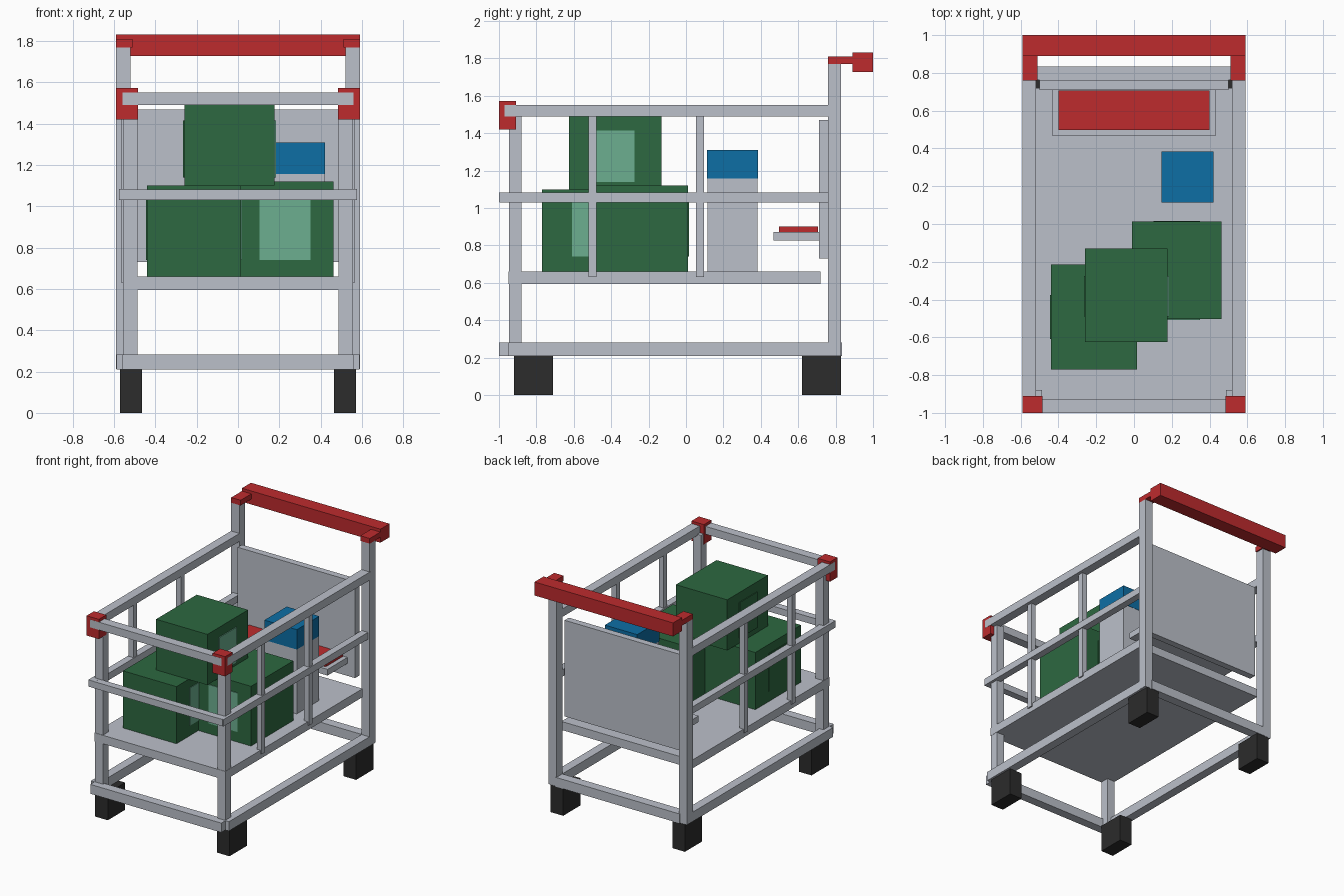
import bpy

cube = bpy.data.objects.get("Cube")
if cube:
    bpy.data.objects.remove(cube, do_unlink=True)


def material(name, rgb):
    m = bpy.data.materials.new(name)
    m.use_nodes = True
    m.diffuse_color = (*rgb, 1)
    m.node_tree.nodes["Principled BSDF"].inputs["Base Color"].default_value = (*rgb, 1)
    return m


GREY = material("light_grey_metal", (0.5, 0.53, 0.59))
RED = material("red_plastic", (0.51, 0.024, 0.027))
GREEN = material("dark_green", (0.026, 0.14, 0.052))
MINT = material("mint_label", (0.15, 0.43, 0.28))
BLUE = material("blue", (0.004, 0.156, 0.376))
BLACK = material("black_rubber", (0.025, 0.025, 0.025))


def box(name, mat, x, y, z):
    """Box from its (min, max) range on each axis."""
    bpy.ops.mesh.primitive_cube_add(size=1, location=[sum(r) / 2 for r in (x, y, z)])
    ob = bpy.context.object
    ob.name = name
    ob.scale = [r[1] - r[0] for r in (x, y, z)]
    bpy.ops.object.transform_apply(location=False, rotation=False, scale=True)
    ob.data.materials.append(mat)
    return ob


def pair(name, mat, x, y, z):
    """The same box on both sides of the model."""
    box("left_" + name, mat, x, y, z)
    box("right_" + name, mat, (-x[1], -x[0]), y, z)


# Wheels
pair("front_wheel", BLACK, (0.465, 0.572), (-0.92, -0.71), (0, 0.21))
pair("rear_wheel", BLACK, (0.465, 0.572), (0.62, 0.83), (0, 0.21))

# Uprights
pair("front_post", GREY, (0.487, 0.555), (-0.947, -0.88), (0.212, 1.5))
pair("rear_post", GREY, (0.52, 0.59), (0.76, 0.83), (0.212, 1.77))

# Base frame
pair("base_rail", GREY, (0.52, 0.588), (-0.95, 0.828), (0.21, 0.282))
box("base_front_bar", GREY, (-0.558, 0.558), (-1, -0.93), (0.21, 0.282))
box("base_rear_bar", GREY, (-0.53, 0.53), (0.762, 0.835), (0.21, 0.282))

# Deck
box("deck", GREY, (-0.557, 0.557), (-0.95, 0.72), (0.595, 0.66))

# Basket rails
pair("middle_rail", GREY, (0.52, 0.575), (-0.998, 0.77), (1.03, 1.083))
box("middle_front_bar", GREY, (-0.57, 0.57), (-1, -0.945), (1.031, 1.082))
pair("top_rail", GREY, (0.52, 0.591), (-0.97, 0.77), (1.49, 1.552))
box("top_front_bar", GREY, (-0.56, 0.56), (-1.001, -0.93), (1.491, 1.551))
for place, y in (("front", -0.5), ("rear", 0.075)):
    pair(place + "_side_strut", GREY, (0.525, 0.567), (y - 0.021, y + 0.021), (0.632, 1.5))
pair("corner_cap", RED, (0.485, 0.59), (-1, -0.91), (1.42, 1.572))

# Push handle
box("handle_bar", RED, (-0.59, 0.59), (0.89, 1), (1.728, 1.832))
pair("handle_bracket", RED, (0.51, 0.59), (0.76, 0.9), (1.77, 1.81))

# Back panel and folding seat
box("back_panel", GREY, (-0.5, 0.5), (0.71, 0.762), (0.73, 1.47))
box("seat", GREY, (-0.435, 0.435), (0.468, 0.72), (0.825, 0.872))
box("seat_pad", RED, (-0.4, 0.4), (0.497, 0.707), (0.872, 0.9))

# Crates, each with a label on one face and a plain panel opposite
box("low_crate", GREEN, (-0.44, 0.015), (-0.77, -0.215), (0.66, 1.1))
box("low_crate_label", MINT, (0.015, 0.02), (-0.61, -0.375), (0.74, 1.03))
box("low_crate_panel", GREEN, (-0.445, -0.44), (-0.61, -0.375), (0.74, 1.03))
box("wide_crate", GREEN, (-0.01, 0.463), (-0.503, 0.012), (0.66, 1.12))
box("wide_crate_label", MINT, (0.103, 0.35), (-0.508, -0.503), (0.74, 1.04))
box("wide_crate_panel", GREEN, (0.103, 0.35), (0.012, 0.017), (0.74, 1.04))
box("top_crate", GREEN, (-0.26, 0.177), (-0.625, -0.13), (1.1, 1.49))
box("top_crate_label", MINT, (0.177, 0.184), (-0.49, -0.275), (1.14, 1.415))
box("top_crate_panel", GREEN, (-0.266, -0.26), (-0.49, -0.275), (1.14, 1.415))

# Tall carton with blue lid
box("carton", GREY, (0.148, 0.42), (0.115, 0.383), (0.66, 1.157))
box("carton_lid", BLUE, (0.146, 0.422), (0.113, 0.385), (1.157, 1.31))
